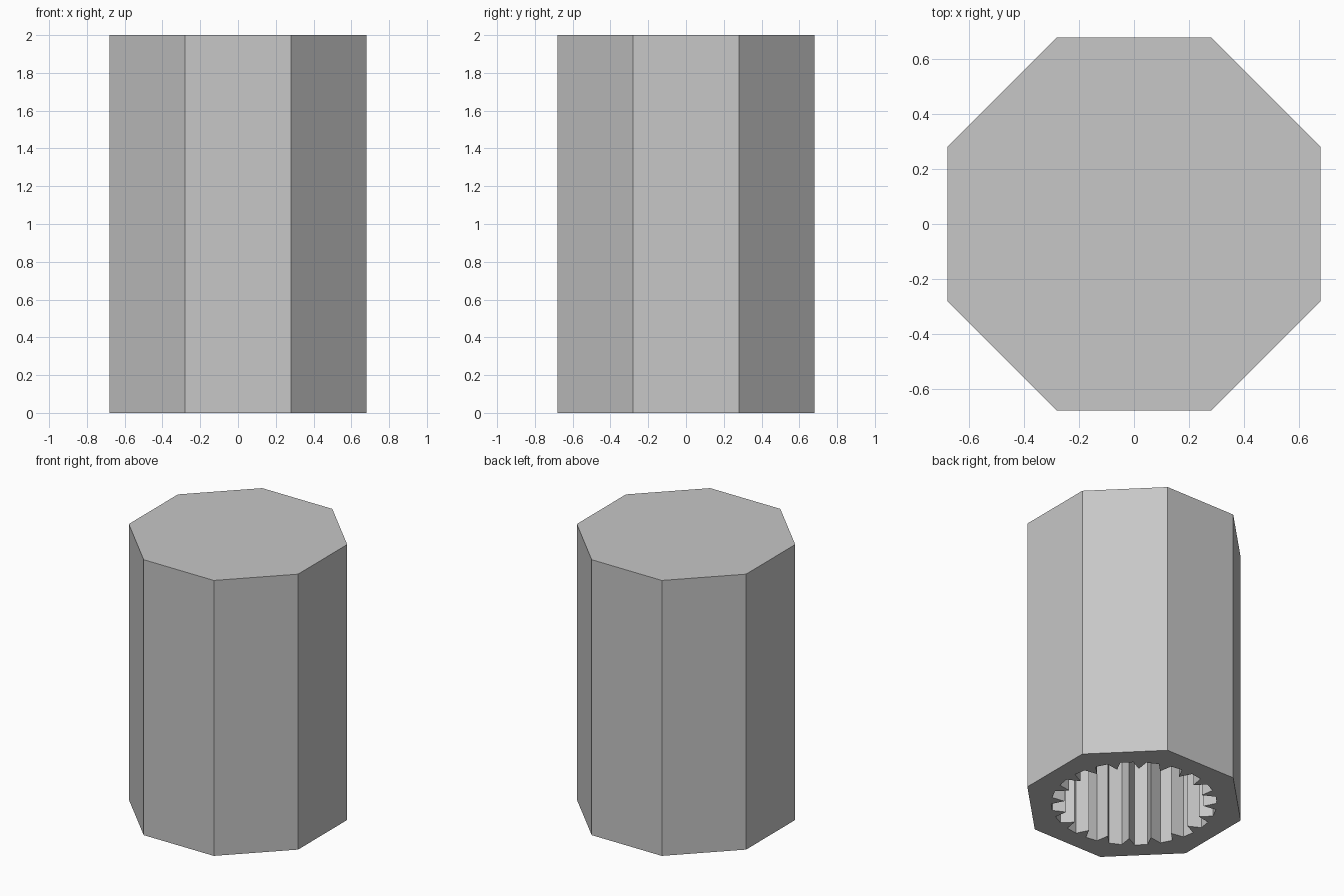
import bpy
import bmesh
from math import cos, sin, pi, radians

cube = bpy.data.objects.get("Cube")
if cube:
    bpy.data.objects.remove(cube, do_unlink=True)

HEIGHT = 2.0
APOTHEM = 0.68
SOCKET_DEPTH = 1.6
TEETH = 20
ROOT_R, TIP_R = 0.545, 0.46


def polar(r, a, z):
    return (r * cos(a), r * sin(a), z)


def octagon(z):
    r = APOTHEM / cos(pi / 8)
    return [polar(r, pi / 8 + i * pi / 4, z) for i in range(8)]


def splines(z):
    # Pointed teeth facing inwards, with flat roots between them
    points = []
    for i in range(TEETH):
        a = 2 * pi * i / TEETH
        half = pi / TEETH / 2
        points += [polar(ROOT_R, a - half, z), polar(TIP_R, a, z), polar(ROOT_R, a + half, z)]
    return points


def tube(bm, profile, z_open, z_closed):
    """Walls between two heights, capped at z_closed; returns the open rim."""
    rim = [bm.verts.new(p) for p in profile(z_open)]
    end = [bm.verts.new(p) for p in profile(z_closed)]
    n = len(rim)
    for i in range(n):
        j = (i + 1) % n
        bm.faces.new((rim[i], rim[j], end[j], end[i]))
    bm.faces.new(end)
    return [bm.edges.get((rim[i], rim[(i + 1) % n])) for i in range(n)]


grey = bpy.data.materials.new("light grey")
grey.use_nodes = True
colour = (0.57, 0.57, 0.57, 1)
grey.diffuse_color = colour
grey.node_tree.nodes["Principled BSDF"].inputs["Base Color"].default_value = colour

# Eight-sided body with a splined socket open at the bottom
bm = bmesh.new()
outer_rim = tube(bm, octagon, 0, HEIGHT)
socket_rim = tube(bm, splines, 0, SOCKET_DEPTH)
bmesh.ops.triangle_fill(bm, edges=outer_rim + socket_rim, use_beauty=True, normal=(0, 0, -1))
bmesh.ops.recalc_face_normals(bm, faces=bm.faces[:])
bmesh.ops.dissolve_limit(bm, angle_limit=radians(1), verts=bm.verts[:], edges=bm.edges[:])

mesh = bpy.data.meshes.new("knob_body")
bm.to_mesh(mesh)
bm.free()
mesh.materials.append(grey)
bpy.context.collection.objects.link(bpy.data.objects.new("knob_body", mesh))
